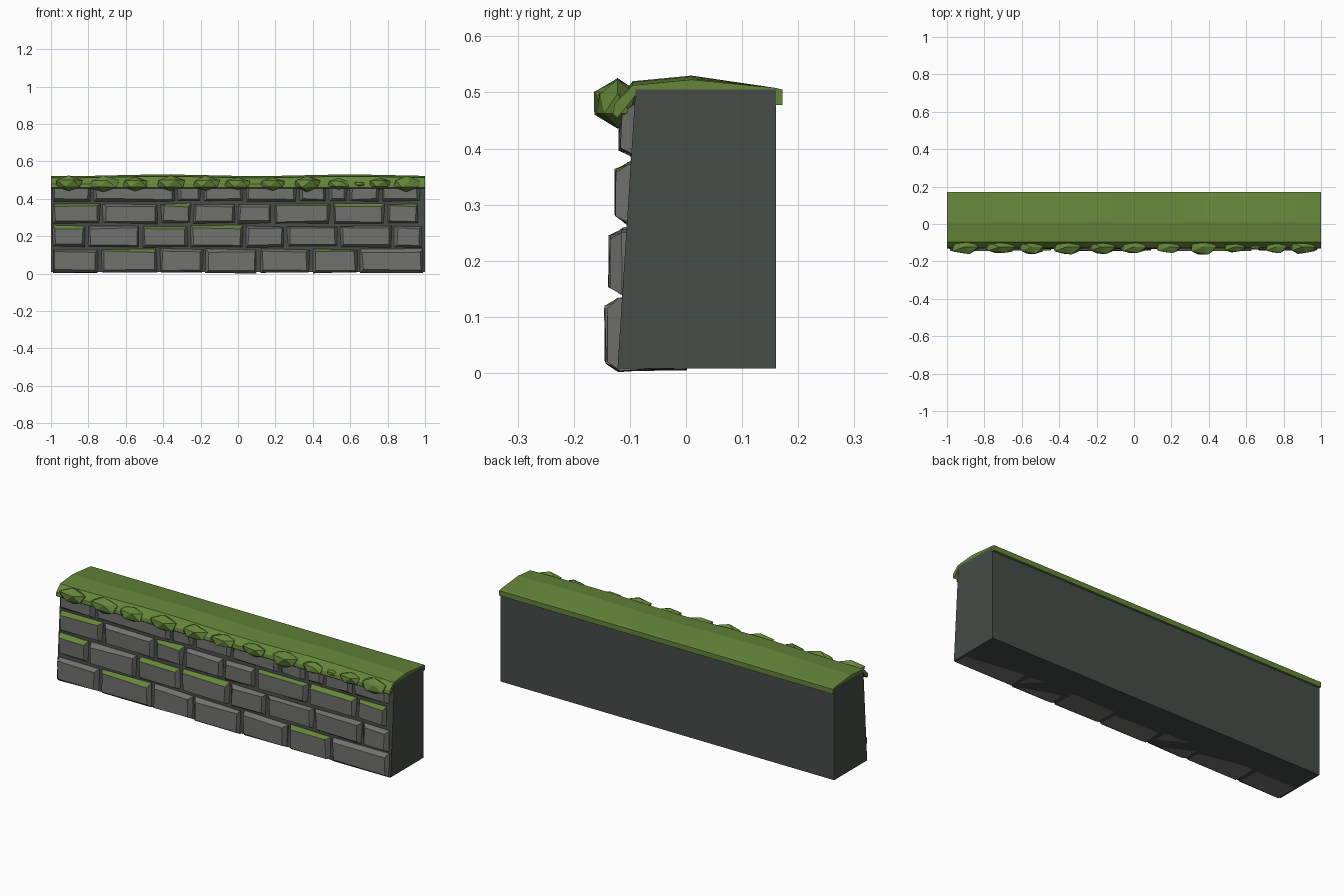
import bpy, bmesh, math, random
from mathutils import Vector

random.seed(7)
cube = bpy.data.objects.get("Cube")
if cube:
    bpy.data.objects.remove(cube, do_unlink=True)


def make_material(name, rgb):
    mat = bpy.data.materials.new(name)
    mat.use_nodes = True
    mat.diffuse_color = (*rgb, 1)
    mat.node_tree.nodes["Principled BSDF"].inputs["Base Color"].default_value = (*rgb, 1)
    return mat


mortar = make_material("dark mortar", (0.062, 0.072, 0.064))
stone = make_material("grey stone", (0.165, 0.165, 0.155))
moss = make_material("moss green", (0.13, 0.24, 0.042))


def finish(name, bm, mats):
    bmesh.ops.recalc_face_normals(bm, faces=bm.faces)
    mesh = bpy.data.meshes.new(name)
    bm.to_mesh(mesh)
    bm.free()
    for mat in mats:
        mesh.materials.append(mat)
    obj = bpy.data.objects.new(name, mesh)
    bpy.context.collection.objects.link(obj)
    return obj


def loft(bm, rings):
    """Join equal-sized rings of points into a closed solid."""
    loops = [[bm.verts.new(p) for p in ring] for ring in rings]
    n = len(loops[0])
    for a, b in zip(loops, loops[1:]):
        for i in range(n):
            j = (i + 1) % n
            bm.faces.new((a[i], a[j], b[j], b[i]))
    bm.faces.new(loops[0])
    bm.faces.new(loops[-1])


def wobble(amount):
    return random.uniform(-amount, amount)


# Wall core with a leaning front
bm = bmesh.new()
core = [(-0.122, 0.008), (0.16, 0.008), (0.16, 0.505), (-0.09, 0.505)]
loft(bm, [[(x, y, z) for y, z in core] for x in (-1, 1)])
finish("wall_core", bm, [mortar])

# Mossy coping with a low wavy ridge and a drooping front lip
profile = [(0.172, 0.478), (0.172, 0.505), (0.16, 0.508), (0.01, 0.53),
           (-0.095, 0.52), (-0.127, 0.48), (-0.13, 0.461), (-0.122, 0.455),
           (-0.09, 0.495), (0.16, 0.495), (0.16, 0.478)]
sections = 16
rings = []
for s in range(sections + 1):
    x = -1 + 2 * s / sections
    dip = 0.004 * (math.cos((x + 0.4) * 2 * math.pi) - 1)
    rings.append([(x, y, z + (dip if i in (3, 4) else 0))
                  for i, (y, z) in enumerate(profile)])
bm = bmesh.new()
loft(bm, rings)
finish("moss_coping", bm, [moss])


# Stones: chamfered blocks set into the core, some with a mossy top
def add_stone(name, x0, x1, z0, z1, front, mossy):
    def ring(y, dx, dz, w):
        pts = [(x0 + dx, z0 + dz), (x1 - dx, z0 + dz), (x1 - dx, z1 - dz), (x0 + dx, z1 - dz)]
        return [Vector((max(-1, min(1, x + wobble(w))), y + wobble(w * 0.6),
                        max(0, z + wobble(w)))) for x, z in pts]

    bm = bmesh.new()
    loft(bm, [ring(0, 0.005, 0.002, 0.004),
              ring(front + 0.024, 0, 0, 0.005),
              ring(front + 0.002, 0.013, 0.013, 0.004)])
    bmesh.ops.recalc_face_normals(bm, faces=bm.faces)
    for face in bm.faces:
        if mossy and face.normal.z > 0.4:
            face.material_index = 1
    finish(name, bm, [stone, moss])


# Each course: bottom, top, front depth, joint positions, mossy stones
courses = [
    (0.006, 0.130, -0.145,
     (-1, -0.74, -0.425, -0.18, 0.11, 0.39, 0.645, 1), (1, 5)),
    (0.142, 0.255, -0.136,
     (-1, -0.81, -0.52, -0.26, 0.035, 0.255, 0.54, 0.83, 0.99), (0, 2, 3)),
    (0.267, 0.373, -0.126,
     (-1, -0.73, -0.42, -0.245, -0.01, 0.185, 0.5, 0.79, 0.97), (0, 2, 5, 6, 7)),
    (0.387, 0.480, -0.118,
     (-1, -0.78, -0.33, -0.19, 0.035, 0.32, 0.48, 0.59, 0.76, 0.98), ()),
]
for row, (z0, z1, front, joints, mossy) in enumerate(courses):
    for i, (a, b) in enumerate(zip(joints, joints[1:])):
        add_stone(f"stone_{row + 1}_{i + 1}", a + 0.009, b - 0.009,
                  z0, z1, front + wobble(0.003), i in mossy)

# Faceted moss clumps hanging along the front edge
clumps = [(-0.905, 1), (-0.72, 1), (-0.55, 0.95), (-0.36, 1), (-0.175, 0.95),
          (0, 0.9), (0.185, 0.85), (0.37, 1), (0.54, 0.75), (0.65, 0.4),
          (0.76, 0.8), (0.9, 0.95)]
for i, (cx, size) in enumerate(clumps):
    bm = bmesh.new()
    bmesh.ops.create_icosphere(bm, subdivisions=1, radius=1)
    for v in bm.verts:
        k = 1 + wobble(0.14)
        v.co = Vector((cx + v.co.x * 0.086 * size * k,
                       max(-0.172, -0.122 + v.co.y * 0.044 * size * k),
                       0.481 + v.co.z * 0.041 * size * k))
    finish(f"moss_clump_{i + 1}", bm, [moss])
